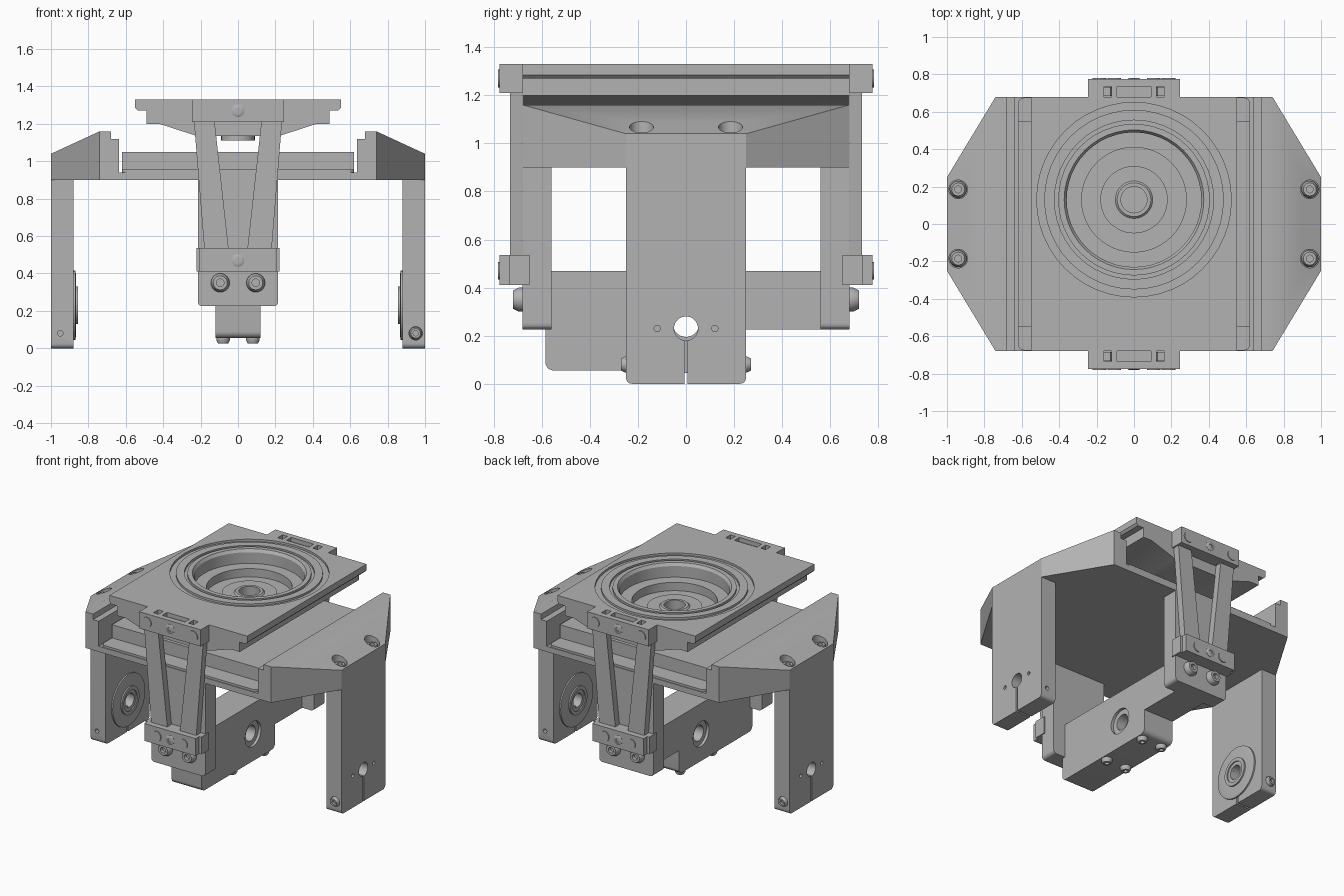
import bpy, bmesh, math
from mathutils import Vector

if "Cube" in bpy.data.objects:
    bpy.data.objects.remove(bpy.data.objects["Cube"], do_unlink=True)

grey = bpy.data.materials.new("machined_grey")
grey.use_nodes = True
grey.diffuse_color = (0.45, 0.45, 0.45, 1)
grey.node_tree.nodes["Principled BSDF"].inputs["Base Color"].default_value = (0.45, 0.45, 0.45, 1)


def finish(bm, name):
    bmesh.ops.recalc_face_normals(bm, faces=bm.faces)
    mesh = bpy.data.meshes.new(name)
    bm.to_mesh(mesh)
    bm.free()
    mesh.materials.append(grey)
    obj = bpy.data.objects.new(name, mesh)
    bpy.context.collection.objects.link(obj)
    return obj


def prism(name, pts, axis, a, b):
    """Extrude a 2D outline along one axis from a to b."""
    place = {"x": lambda u, v: (a, u, v), "y": lambda u, v: (u, a, v),
             "z": lambda u, v: (u, v, a)}[axis]
    bm = bmesh.new()
    face = bm.faces.new([bm.verts.new(place(u, v)) for u, v in pts])
    ext = bmesh.ops.extrude_face_region(bm, geom=[face])
    move = Vector([(b - a) * (axis == k) for k in "xyz"])
    bmesh.ops.translate(bm, vec=move, verts=[g for g in ext["geom"] if isinstance(g, bmesh.types.BMVert)])
    return finish(bm, name)


def rounded(u0, u1, v0, v1, low=0.0, high=0.0):
    """Rectangle outline with rounded lower and upper corners."""
    pts = []
    for u, v, r, start in ((u0, v0, low, 180), (u1, v0, low, 270), (u1, v1, high, 0), (u0, v1, high, 90)):
        cu, cv = (u + r if u == u0 else u - r), (v + r if v == v0 else v - r)
        for k in range(6 if r else 1):
            t = math.radians(start + k * 18)
            pts.append((cu + r * math.cos(t), cv + r * math.sin(t)))
    return pts


def box(name, x0, x1, y0, y1, z0, z1):
    return prism(name, rounded(x0, x1, y0, y1), "z", z0, z1)


def lathe(name, profile, loc=(0, 0, 0), direction=(0, 0, 1), steps=48):
    """Spin a closed (radius, height) profile about an axis."""
    bm = bmesh.new()
    vs = [bm.verts.new((r, 0, h)) for r, h in profile]
    es = [bm.edges.new((vs[i], vs[(i + 1) % len(vs)])) for i in range(len(vs))
          if profile[i][0] + profile[(i + 1) % len(vs)][0] > 0]
    bmesh.ops.spin(bm, geom=vs + es, cent=(0, 0, 0), axis=(0, 0, 1), angle=math.tau, steps=steps)
    bmesh.ops.remove_doubles(bm, verts=bm.verts, dist=1e-5)
    turn = Vector(direction).to_track_quat("Z", "Y").to_matrix().to_4x4()
    bmesh.ops.transform(bm, matrix=turn, verts=bm.verts)
    bmesh.ops.translate(bm, vec=loc, verts=bm.verts)
    obj = finish(bm, name)
    smooth(obj)
    return obj


def rod(name, r, h, loc, direction):
    return lathe(name, [(0, 0), (r, 0), (r, h), (0, h)], loc, direction, 32)


def screw(name, r, h, loc, direction):
    """Button head screw with a recessed socket."""
    return lathe(name, [(0, 0), (r, 0), (r, h * .4), (r * .75, h), (r * .4, h), (r * .4, h * .4), (0, h * .4)],
                 loc, direction, 24)


def select(obj):
    bpy.ops.object.select_all(action="DESELECT")
    obj.select_set(True)
    bpy.context.view_layer.objects.active = obj


def smooth(obj):
    select(obj)
    bpy.ops.object.shade_smooth_by_angle(angle=math.radians(30))


def carve(obj, cutters, operation="DIFFERENCE"):
    for cutter in cutters:
        mod = obj.modifiers.new("cut", "BOOLEAN")
        mod.operation, mod.solver, mod.object = operation, "EXACT", cutter
        select(obj)
        bpy.ops.object.modifier_apply(modifier=mod.name)
        bpy.data.objects.remove(cutter, do_unlink=True)
    smooth(obj)


# Base: channel section trimmed to an octagon, with sunken bolt holes
half = [(1, .9), (1, 1.04), (.74, 1.16), (.68, 1.16), (.68, 1.12), (.635, 1.12), (.635, .94)]
base = prism("base", half + [(-x, z) for x, z in reversed(half)], "y", -.68, .68)
quad = [(.74, -.68), (1, -.25), (1, .25), (.74, .68)]
carve(base, [prism("octagon", quad + [(-x, -y) for x, y in quad], "z", .8, 1.3)], "INTERSECT")
spots = [(sx * .94, sy * .185) for sx in (-1, 1) for sy in (-1, 1)]
carve(base, [rod("bore", .05, .3, (x, y, 1.0), (0, 0, 1)) for x, y in spots])
for x, y in spots:
    screw("base_bolt", .046, .045, (x, y, 1.0), (0, 0, 1))

# Slide slab with a lower lip at each end
box("slide_slab", -.62, .62, -.55, .55, .94, 1.05)
prism("slide_lip", rounded(-.62, .62, -.675, .675, .03, .03), "z", .935, .955)

# Table: stepped section with a stepped round well and ring grooves
half = [(.22, 1.135), (.42, 1.2), (.49, 1.2), (.49, 1.27), (.535, 1.27), (.55, 1.285), (.55, 1.33)]
table = prism("table", half + [(-x, z) for x, z in reversed(half)], "y", -.68, .68)
centre = (0, .13, 0)
cutters = [lathe("well", [(0, 1.17), (.28, 1.17), (.28, 1.23), (.36, 1.23), (.36, 1.31), (.38, 1.34), (0, 1.34)], centre),
           rod("hub_bore", .085, .3, (0, .13, 1.0), (0, 0, 1))]
for inner, outer in ((.405, .425), (.48, .52)):
    cutters.append(lathe("groove", [(inner, 1.315), (outer, 1.315), (outer, 1.35), (inner, 1.35)], centre))
carve(table, cutters)
lathe("hub_ring", [(.07, 1.11), (.09, 1.11), (.09, 1.16), (.18, 1.16), (.18, 1.19), (.1, 1.19),
                   (.09, 1.2), (.07, 1.2)], centre)

# Side legs with a split shaft hole and an inner bearing disc
for s, side in ((1, "left"), (-1, "right")):
    leg = prism(side + "_leg", rounded(-.25, .25, 0, .9, .025), "x", s * .88, s * 1.0)
    out = (s, 0, 0)
    carve(leg, [rod("hole", .05, .4, (s * .8, 0, .23), out),
                box("slit", min(s * .8, s * 1.1), max(s * .8, s * 1.1), -.006, .006, -.1, .2)]
          + [rod("pin_hole", .013, .05, (s * .98, y, .23), out) for y in (-.12, .12)]
          + [rod("bolt_hole", .036, .04, (s * .95, -s * .28, .08), (0, s, 0)),
             rod("thread_hole", .015, .06, (s * .95, s * .28, .08), (0, -s, 0))])
    screw(side + "_leg_bolt", .034, .03, (s * .95, -s * .24, .08), (0, -s, 0))
    lathe(side + "_bearing_disc", [(.05, 0), (.185, 0), (.185, .01), (.165, .014), (.1, .014), (.1, .024),
                                   (.075, .024), (.075, .016), (.05, .016)], (s * .88, 0, .23), (-s, 0, 0))

# Columns, straps and clamps at the front and back
for s, end in ((-1, "front"), (1, "back")):
    out = (0, s, 0)

    def slab(name, pts, y0, y1):
        return prism(end + name, pts, "y", s * y0, s * y1)

    slab("_column", rounded(-.215, .215, .225, .9, .025), .56, .68)
    slab("_upper_clamp", rounded(-.245, .245, 1.21, 1.33), .735, .775)
    slab("_upper_clamp_core", rounded(-.09, .09, 1.21, 1.3), .68, .735)
    slab("_lower_clamp", rounded(-.205, .205, .41, .535), .735, .775)
    slab("_lower_clamp_core", rounded(-.205, .205, .41, .535), .68, .735)
    for m in (-1, 1):
        slab("_strap", [(m * .235, 1.21), (m * .18, .53), (m * .05, .53), (m * .125, 1.21)], .685, .733)
        slab("_strap_head", rounded(m * .16, m * .245, 1.21, 1.33), .68, .735)
        slab("_strap_inner_head", rounded(m * .09, m * .12, 1.21, 1.33), .68, .735)
        slab("_clamp_tab", rounded(m * .205, m * .222, .41, .535), .65, .735)
        rod(end + "_upper_pin", .037, .008, (m * .185, s * .773, 1.27), out)
        rod(end + "_lower_pin", .036, .008, (m * .105, s * .773, .47), out)
        screw(end + "_column_bolt", .05, .04, (m * .095, s * .68, .35), out)
    screw(end + "_upper_clamp_bolt", .034, .008, (0, s * .773, 1.27), out)
    screw(end + "_lower_clamp_bolt", .034, .008, (0, s * .773, .47), out)

# Lower beam with a deep block, cross hole and underside bolts
corner = rounded(-.585, .25, .055, .47, .035)
beam = prism("lower_beam", corner[:12] + [(.25, .225), (.56, .225), (.56, .47), (-.585, .47)], "x", -.12, .12)
carve(beam, [rod("cross_hole", .09, .5, (-.25, 0, .25), (1, 0, 0))])
lathe("beam_bushing", [(.055, -.1), (.09, -.1), (.09, .1), (.055, .1)], (0, 0, .25), (1, 0, 0))
for x in (-.08, .08):
    for y in (-.18, .18):
        screw("beam_bolt", .036, .03, (x, y, .055), (0, 0, -1))
